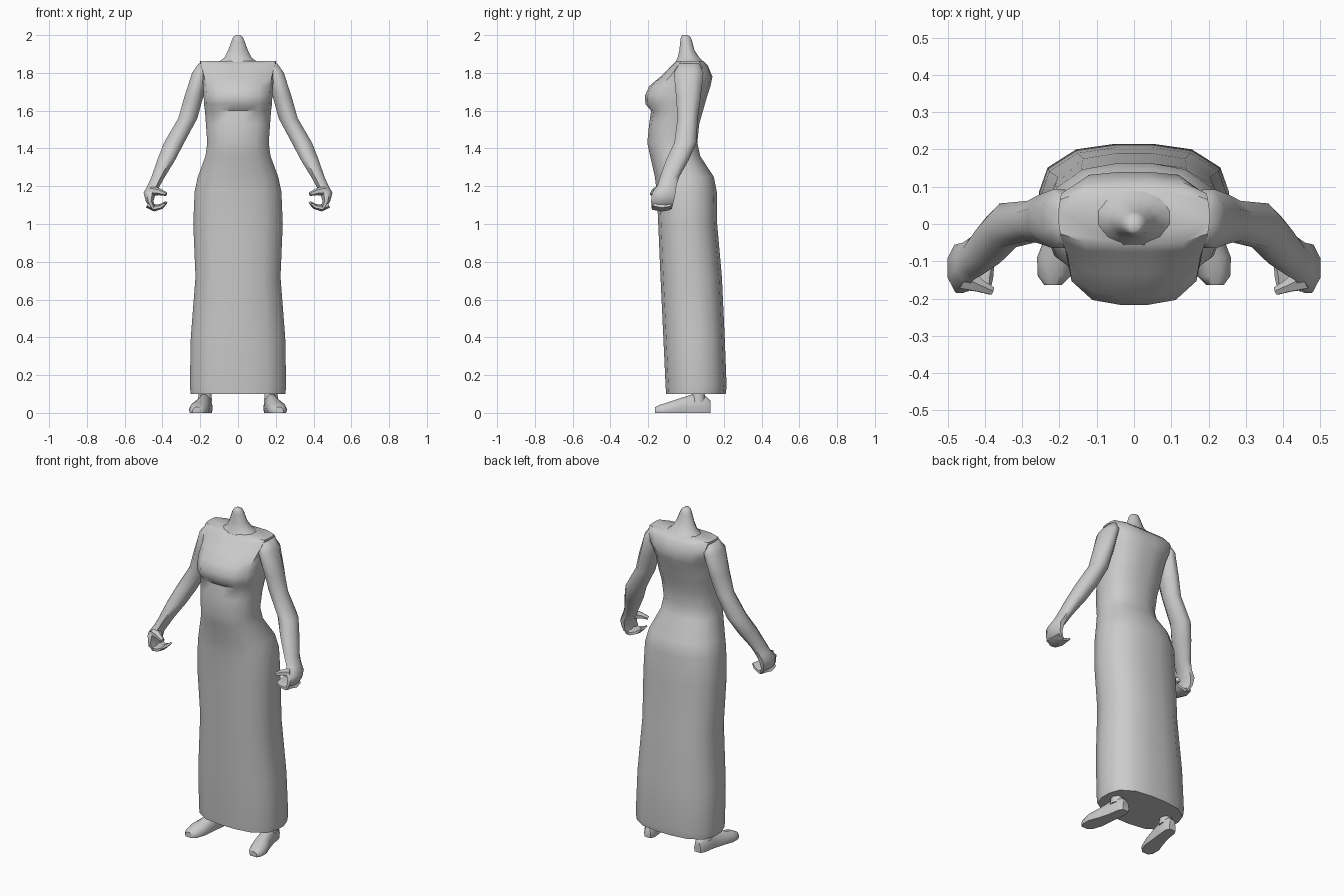
import bpy, bmesh, math
from mathutils import Vector

mat = bpy.data.materials.new("plain grey")
mat.diffuse_color = (0.6, 0.6, 0.6, 1)


def oval(z, x0, x1, y0, y1, n, power):
    """Horizontal rounded ring filling the given x and y range."""
    cx, cy, rx, ry = (x0 + x1) / 2, (y0 + y1) / 2, (x1 - x0) / 2, (y1 - y0) / 2
    pts = []
    for i in range(n):
        a = 2 * math.pi * (i + 0.5) / n
        c, s = math.cos(a), math.sin(a)
        k = (abs(c) ** power + abs(s) ** power) ** (-1 / power)
        pts.append(Vector((cx + rx * c * k, cy + ry * s * k, z)))
    # stretch so that the flat sides reach the full range
    mx = max(abs(p.x - cx) for p in pts)
    my = max(abs(p.y - cy) for p in pts)
    return [Vector((cx + (p.x - cx) * rx / mx, cy + (p.y - cy) * ry / my, z)) for p in pts]


def loft(name, rings, angle=50, mirror=False):
    """Skin a stack of rings, cap both ends, optionally mirror across x."""
    bm = bmesh.new()
    vs = [[bm.verts.new(p) for p in r] for r in rings]
    n = len(rings[0])
    for a, b in zip(vs, vs[1:]):
        for i in range(n):
            j = (i + 1) % n
            bm.faces.new((a[i], a[j], b[j], b[i]))
    bm.faces.new(vs[0])
    bm.faces.new(vs[-1])
    bmesh.ops.recalc_face_normals(bm, faces=bm.faces)
    me = bpy.data.meshes.new(name)
    bm.to_mesh(me)
    bm.free()
    me.materials.append(mat)
    ob = bpy.data.objects.new(name, me)
    bpy.context.collection.objects.link(ob)
    if mirror:
        m = ob.modifiers.new("mirror", "MIRROR")
        m.use_mirror_merge = False
    bpy.ops.object.select_all(action="DESELECT")
    ob.select_set(True)
    bpy.context.view_layer.objects.active = ob
    bpy.ops.object.shade_smooth_by_angle(angle=math.radians(angle))
    return ob


def tube(name, path, mirror=True):
    """Six-sided tube along points given as (x, y, z, radius across, radius along y)."""
    rings = []
    pts = [Vector(p[:3]) for p in path]
    for i, p in enumerate(path):
        d = (pts[min(i + 1, len(pts) - 1)] - pts[max(i - 1, 0)]).normalized()
        side = d.cross(Vector((0, 1, 0))).normalized()
        along = side.cross(d)
        rings.append([pts[i] + side * p[3] * math.cos(k * math.pi / 3)
                      + along * p[4] * math.sin(k * math.pi / 3) for k in range(6)])
    return loft(name, rings, mirror=mirror)


# Long skirt and bodice: z, half width, front y, back y, squareness
dress = [
    (0.10, 0.250, -0.105, 0.210, 2.8), (0.14, 0.255, -0.108, 0.215, 2.8),
    (0.40, 0.250, -0.120, 0.205, 2.8), (0.72, 0.225, -0.135, 0.190, 2.8),
    (1.00, 0.237, -0.147, 0.165, 2.7), (1.17, 0.230, -0.155, 0.163, 2.6),
    (1.25, 0.213, -0.165, 0.147, 2.5), (1.36, 0.172, -0.190, 0.075, 2.5),
    (1.43, 0.163, -0.205, 0.060, 2.5), (1.53, 0.170, -0.195, 0.070, 2.6),
    (1.60, 0.175, -0.185, 0.090, 2.8), (1.635, 0.180, -0.215, 0.100, 3.0),
    (1.68, 0.182, -0.217, 0.113, 3.0), (1.73, 0.185, -0.195, 0.130, 3.0),
    (1.78, 0.190, -0.135, 0.140, 3.5), (1.84, 0.200, -0.075, 0.115, 5.0),
    (1.864, 0.203, -0.050, 0.090, 5.0),
]
loft("dress", [oval(z, -w, w, f, b, 16, p) for z, w, f, b, p in dress], 45)

# Neck stump flaring into the shoulders
neck = [
    (1.84, 0.130, -0.065, 0.110), (1.88, 0.072, -0.045, 0.072),
    (1.92, 0.052, -0.035, 0.045), (1.97, 0.034, -0.030, 0.032),
    (1.99, 0.025, -0.027, 0.024), (2.00, 0.012, -0.020, 0.008),
]
loft("neck", [oval(z, -w, w, f, b, 12, 2) for z, w, f, b in neck], 60)

# Arms bending forward down to the palm: z, inner x, outer x, front y, back y
arm = [
    (1.850, 0.165, 0.208, -0.035, 0.070), (1.800, 0.160, 0.243, -0.065, 0.092),
    (1.670, 0.185, 0.285, -0.052, 0.078), (1.560, 0.215, 0.316, -0.045, 0.062),
    (1.430, 0.285, 0.392, -0.062, 0.055), (1.340, 0.332, 0.427, -0.105, 0.015),
    (1.250, 0.387, 0.458, -0.137, -0.035), (1.205, 0.412, 0.478, -0.150, -0.050),
    (1.165, 0.435, 0.500, -0.180, -0.055), (1.120, 0.448, 0.488, -0.185, -0.065),
    (1.080, 0.435, 0.462, -0.180, -0.075),
]
loft("arm", [oval(*r, 8, 2.2) for r in arm], 60, mirror=True)

# Curled fingers and thumb
tube("fingers", [(0.475, -0.128, 1.105, 0.022, 0.055), (0.440, -0.130, 1.084, 0.018, 0.056),
                 (0.405, -0.135, 1.094, 0.014, 0.055), (0.382, -0.140, 1.112, 0.008, 0.048)])
tube("thumb", [(0.455, -0.145, 1.175, 0.028, 0.035), (0.415, -0.165, 1.170, 0.018, 0.020),
               (0.380, -0.180, 1.158, 0.010, 0.012)])

# Turned-out shoes: y, centre x, half width, top height, squareness of the sole
shoe = [
    (0.130, 0.168, 0.022, 0.065), (0.105, 0.170, 0.036, 0.088),
    (0.040, 0.178, 0.038, 0.100), (-0.030, 0.192, 0.045, 0.078),
    (-0.090, 0.206, 0.054, 0.058), (-0.140, 0.214, 0.044, 0.042),
    (-0.163, 0.217, 0.024, 0.030),
]
section = [(-0.9, 0), (0.9, 0), (1, 0.35), (0.75, 0.8), (0.3, 1), (-0.3, 1), (-0.75, 0.8), (-1, 0.35)]
loft("shoe", [[Vector((cx + u * w, y, v * h)) for u, v in section] for y, cx, w, h in shoe],
     50, mirror=True)

# Ankles running up under the hem
loft("ankle", [oval(z, 0.175 - r, 0.175 + r, 0.065 - r, 0.065 + r, 8, 2)
               for z, r in ((0.06, 0.038), (0.10, 0.034), (0.16, 0.036))], mirror=True)
